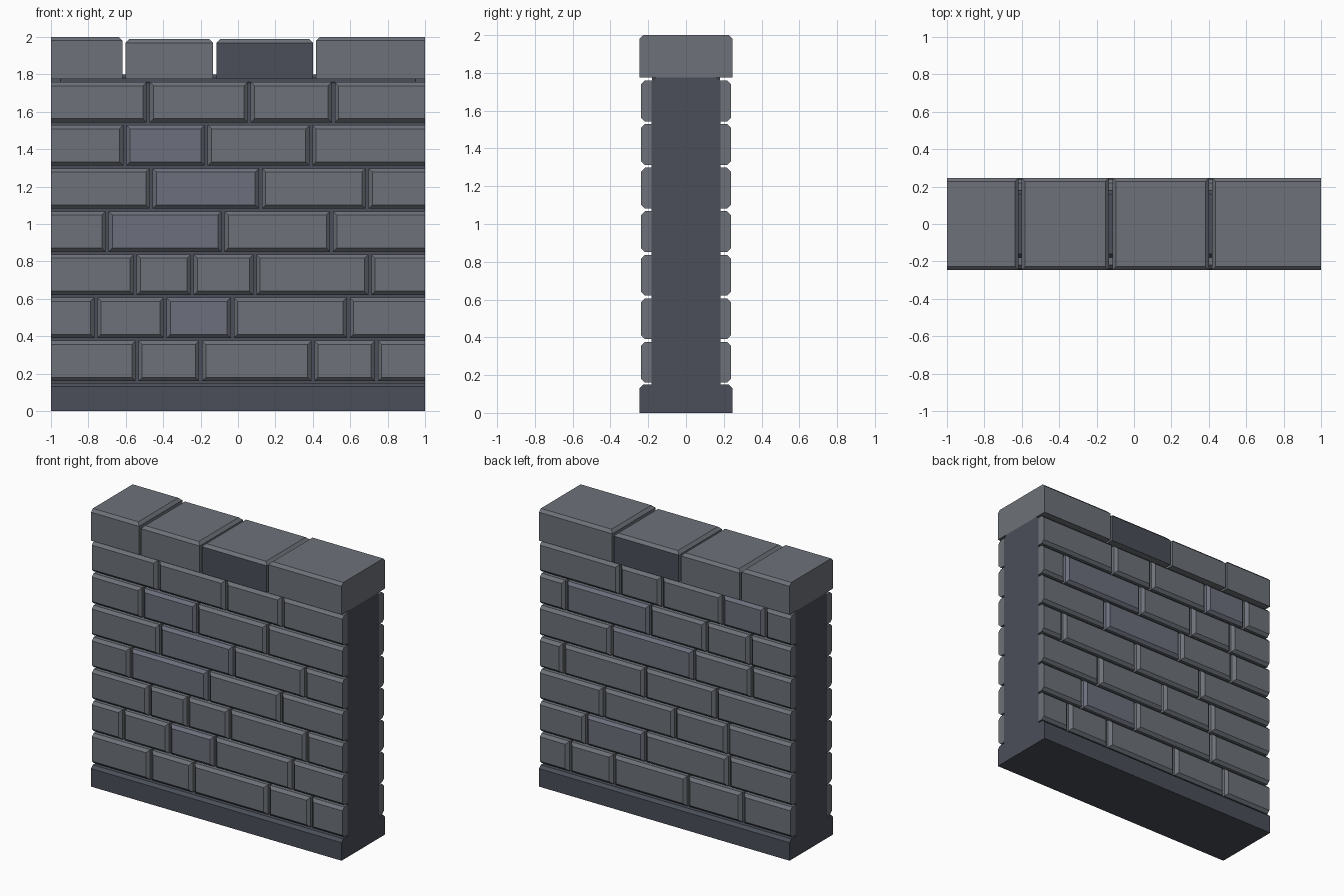
import bpy, bmesh
from mathutils import Vector

if "Cube" in bpy.data.objects:
    bpy.data.objects.remove(bpy.data.objects["Cube"])


def material(name, rgb):
    m = bpy.data.materials.new(name)
    m.diffuse_color = (*rgb, 1)
    m.use_nodes = True
    m.node_tree.nodes["Principled BSDF"].inputs["Base Color"].default_value = m.diffuse_color
    return m


STONE = material("grey stone", (0.153, 0.167, 0.189))
BLUE = material("bluish stone", (0.150, 0.160, 0.203))
DARK = material("dark mortar", (0.069, 0.077, 0.098))
C = 0.02  # chamfer width


def block(name, u, v, w, place, mats, cu=(C, C), cv=(C, C), rule=None):
    """Block whose w-end is chamfered; place maps (u, v, w) to x, y, z."""
    bm = bmesh.new()
    rings = []
    for k, wz in ((0, w[0]), (0, w[1] - C), (1, w[1])):
        a, b = u[0] + k * cu[0], u[1] - k * cu[1]
        c, d = v[0] + k * cv[0], v[1] - k * cv[1]
        rings.append([bm.verts.new(Vector(place(p, q, wz)))
                      for p, q in ((a, c), (b, c), (b, d), (a, d))])
    bm.faces.new(rings[0])
    bm.faces.new(rings[2])
    for lo, hi in zip(rings, rings[1:]):
        for i in range(4):
            j = (i + 1) % 4
            bm.faces.new((lo[i], lo[j], hi[j], hi[i]))
    bmesh.ops.recalc_face_normals(bm, faces=bm.faces)
    if rule:
        for f in bm.faces:
            f.material_index = rule(f.normal)
    me = bpy.data.meshes.new(name)
    bm.to_mesh(me)
    bm.free()
    for m in mats:
        me.materials.append(m)
    ob = bpy.data.objects.new(name, me)
    bpy.context.collection.objects.link(ob)
    return ob


def up(u, v, w):
    return (u, v, w)


# plinth, mortar core and the bed under the coping stones
block("plinth", (-1, 1), (-0.247, 0.247), (0, 0.15), up, [DARK], cu=(0, 0))
block("mortar_core", (-1, 1), (-0.182, 0.182), (0.15, 1.775), up, [DARK], cu=(0, 0))
block("coping_bed", (-0.95, 0.95), (-0.18, 0.18), (1.76, 1.80), up, [DARK])

# coping stones, the third one with dark faces
caps = [(-1, -0.617, 2.0), (-0.602, -0.133, 1.988), (-0.115, 0.402, 1.988), (0.416, 1, 2.0)]
for i, (x0, x1, top) in enumerate(caps):
    block(f"coping_stone_{i + 1}", (x0, x1), (-0.247, 0.247), (1.775, top), up, [STONE, DARK],
          cu=(0 if i == 0 else C, 0 if i == 3 else C),
          rule=(lambda n: int(abs(n.y) > 0.9)) if i == 2 else None)

# vertical joints of each brick course, from the bottom up
FRONT = [(-0.54, -0.20, 0.40, 0.74), (-0.76, -0.39, -0.03, 0.59),
         (-0.55, -0.245, 0.09, 0.705), (-0.70, -0.08, 0.50),
         (-0.465, 0.12, 0.69), (-0.605, -0.17, 0.39), (-0.48, 0.06, 0.51)]
BACK = [(-0.61, -0.17, 0.42, 0.77), (-0.50, 0.17, 0.64),
        (-0.49, -0.07, 0.50), (-0.40, 0.17, 0.82),
        (-0.68, -0.22, 0.44), (-0.67, -0.32, 0.13, 0.80), (-0.79, -0.45, 0.035, 0.37)]
BLUE_BRICKS = {("front", 1, 2), ("front", 3, 1), ("front", 4, 1), ("front", 5, 1),
               ("back", 1, 2), ("back", 4, 2), ("back", 5, 3), ("back", 6, 1)}

# brick courses on both sides
for side, sign, courses in (("front", -1, FRONT), ("back", 1, BACK)):
    for r, joints in enumerate(courses):
        z0 = 0.160 + 0.2305 * r
        xs = (-1, *joints, 1)
        for i in range(len(xs) - 1):
            first, last = i == 0, i == len(xs) - 2
            x0 = xs[i] + (0 if first else 0.008)
            x1 = xs[i + 1] - (0 if last else 0.008)
            block(f"{side}_brick_{r + 1}_{i + 1}", (x0, x1), (z0, z0 + 0.216), (0.180, 0.238),
                  lambda u, v, w: (u, sign * w, v),
                  [BLUE if (side, r, i) in BLUE_BRICKS else STONE],
                  cu=(0 if first else C, 0 if last else C))
